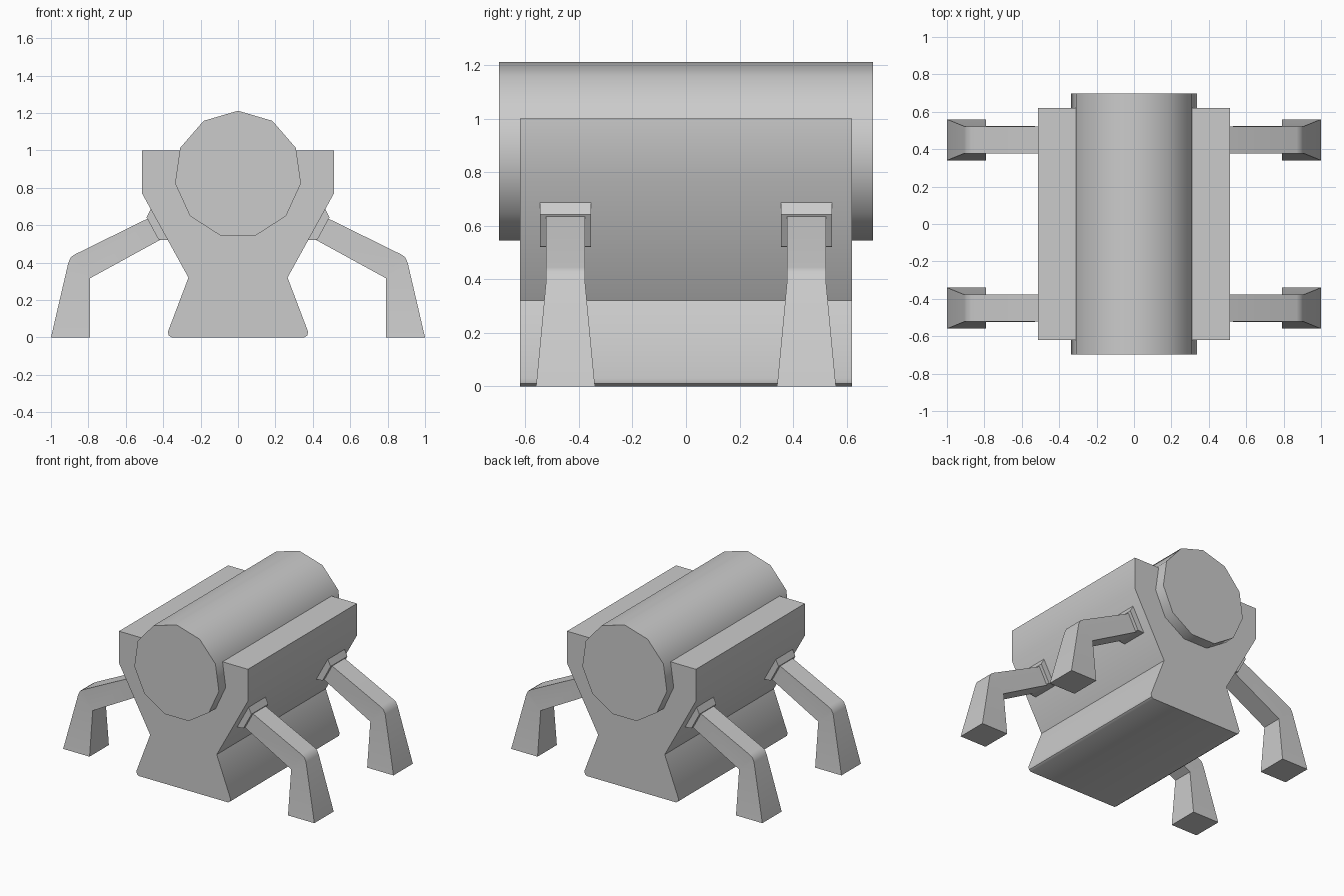
import bpy, bmesh, math

if "Cube" in bpy.data.objects:
    bpy.data.objects.remove(bpy.data.objects["Cube"])


def prism(name, profile, y=0, caps=None):
    """Closed xz profile of (x, z, half_width) points, widened along y."""
    bm = bmesh.new()
    a = [bm.verts.new((x, y - w, z)) for x, z, w in profile]
    b = [bm.verts.new((x, y + w, z)) for x, z, w in profile]
    n = len(profile)
    for i in range(n):
        j = (i + 1) % n
        bm.faces.new((a[i], a[j], b[j], b[i]))
    for cap in caps or [range(n)]:
        bm.faces.new([a[i] for i in cap])
        bm.faces.new([b[i] for i in reversed(cap)])
    bmesh.ops.recalc_face_normals(bm, faces=bm.faces)
    mesh = bpy.data.meshes.new(name)
    bm.to_mesh(mesh)
    bm.free()
    obj = bpy.data.objects.new(name, mesh)
    bpy.context.collection.objects.link(obj)
    bpy.context.view_layer.objects.active = obj
    bpy.ops.object.select_all(action='DESELECT')
    obj.select_set(True)
    bpy.ops.object.shade_smooth_by_angle(angle=math.radians(40))
    return obj


def flat(points, w):
    return [(x, z, w) for x, z in points]


# Waisted cradle body
half = [(0.355, 0), (0.37, 0.01), (0.375, 0.03), (0.265, 0.32), (0.513, 0.77), (0.513, 1.0)]
prism("body", flat(half + [(-x, z) for x, z in reversed(half)], 0.62))

# Eleven-sided drum resting in the cradle
r, zc = 0.34, 0.872
drum = [(r * math.sin(math.tau * i / 11), zc + r * math.cos(math.tau * i / 11)) for i in range(11)]
prism("drum", flat(drum, 0.698))

# Bent legs with flared feet, and their mounting brackets
leg = [(0.44, 0.615, 0.072), (0.48, 0.637, 0.072), (0.87, 0.445, 0.072), (0.893, 0.43, 0.072),
       (0.907, 0.40, 0.072), (1.0, 0, 0.11), (0.79, 0, 0.11), (0.79, 0.317, 0.074), (0.41, 0.525, 0.072)]
leg_caps = [(0, 1, 2, 7, 8), (2, 3, 4, 7), (4, 5, 6, 7)]
bracket = [(0.466, 0.688), (0.489, 0.642), (0.425, 0.523), (0.374, 0.52)]
for side, s in (("left", -1), ("right", 1)):
    for end, y in (("front", -0.45), ("back", 0.45)):
        prism(f"{end}_{side}_leg", [(s * x, z, w) for x, z, w in leg], y, leg_caps)
        prism(f"{end}_{side}_bracket", flat([(s * x, z) for x, z in bracket], 0.096), y)
